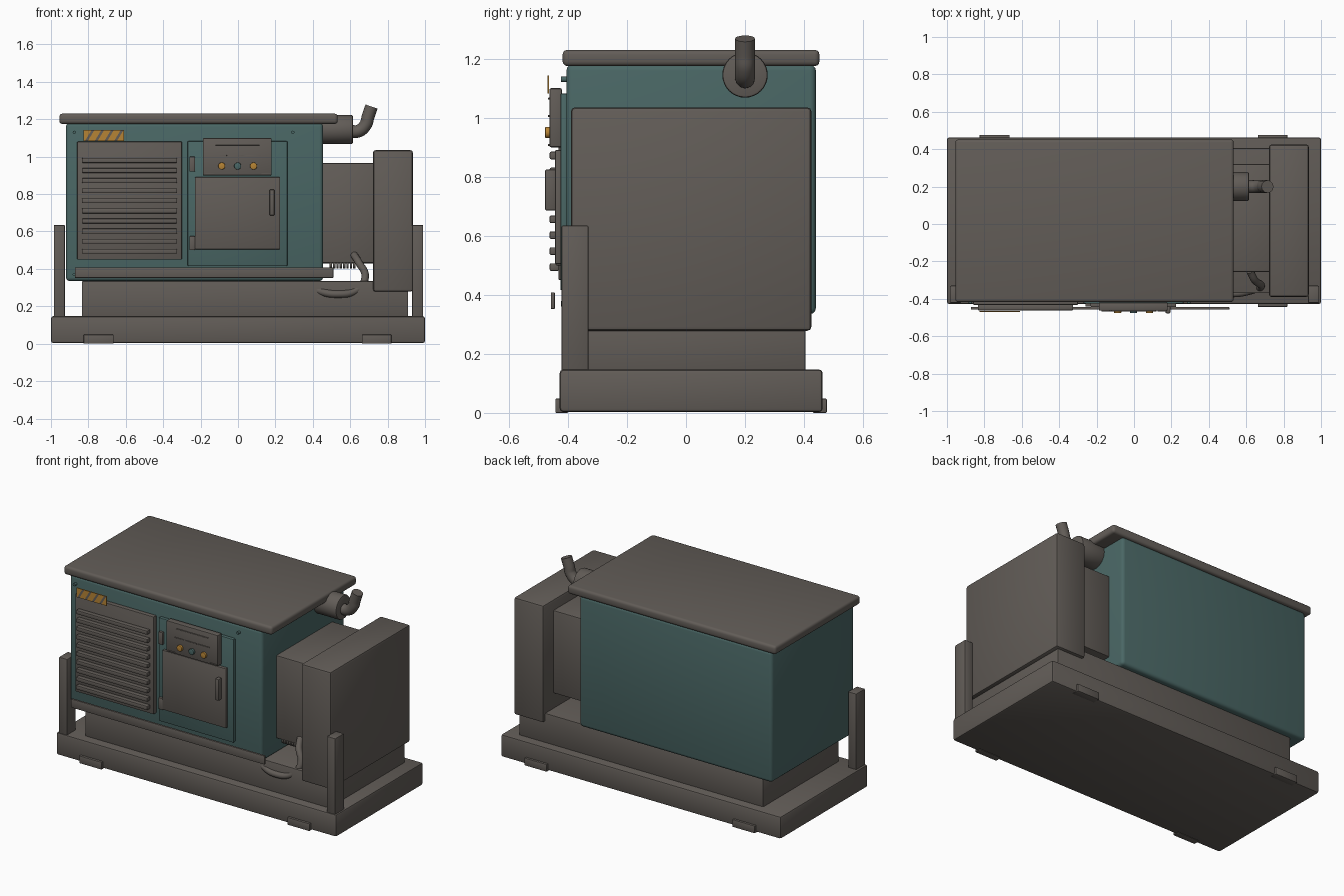
import bpy, bmesh, math
from mathutils import Vector, Matrix

if "Cube" in bpy.data.objects:
    bpy.data.objects.remove(bpy.data.objects["Cube"])


def material(name, rgb):
    m = bpy.data.materials.new(name)
    m.diffuse_color = (*rgb, 1)
    m.use_nodes = True
    m.node_tree.nodes["Principled BSDF"].inputs["Base Color"].default_value = m.diffuse_color
    return m


GREY = material("warm grey", (0.122, 0.108, 0.096))
TEAL = material("dark teal", (0.068, 0.135, 0.130))
AMBER = material("amber", (0.47, 0.23, 0.035))


def finish(bm, name, mat):
    me = bpy.data.meshes.new(name)
    bmesh.ops.recalc_face_normals(bm, faces=bm.faces)
    bm.to_mesh(me)
    bm.free()
    me.materials.append(mat)
    ob = bpy.data.objects.new(name, me)
    bpy.context.collection.objects.link(ob)
    return ob


def smooth(ob):
    bpy.ops.object.select_all(action='DESELECT')
    ob.select_set(True)
    bpy.context.view_layer.objects.active = ob
    bpy.ops.object.shade_smooth_by_angle(angle=math.radians(35))


def box(name, x, y, z, mat=GREY, bevel=0.006, segments=2):
    """Box from (min, max) ranges with softened edges."""
    bm = bmesh.new()
    bmesh.ops.create_cube(bm, size=1)
    for v in bm.verts:
        v.co = [r[0] if c < 0 else r[1] for c, r in zip(v.co, (x, y, z))]
    if bevel:
        bmesh.ops.bevel(bm, geom=bm.edges[:], offset=bevel, segments=segments,
                        profile=0.5, affect='EDGES', clamp_overlap=True)
    ob = finish(bm, name, mat)
    smooth(ob)
    return ob


def cylinder(name, start, end, r, mat=GREY, sides=24, bevel=0.0):
    a, b = Vector(start), Vector(end)
    d = b - a
    bm = bmesh.new()
    bmesh.ops.create_cone(bm, cap_ends=True, segments=sides, radius1=r, radius2=r, depth=d.length)
    if bevel:
        rims = [e for e in bm.edges if any(len(f.verts) > 4 for f in e.link_faces)]
        bmesh.ops.bevel(bm, geom=rims, offset=bevel, segments=2, profile=0.5, affect='EDGES')
    bm.transform(Matrix.Translation((a + b) / 2) @ d.to_track_quat('Z', 'Y').to_matrix().to_4x4())
    ob = finish(bm, name, mat)
    smooth(ob)
    return ob


def tube(name, points, r, mat=GREY):
    """Round pipe along a smooth path."""
    cu = bpy.data.curves.new(name, 'CURVE')
    cu.dimensions = '3D'
    cu.bevel_depth, cu.bevel_resolution, cu.resolution_u = r, 4, 8
    cu.use_fill_caps = True
    sp = cu.splines.new('BEZIER')
    sp.bezier_points.add(len(points) - 1)
    for bp, p in zip(sp.bezier_points, points):
        bp.co = p
        bp.handle_left_type = bp.handle_right_type = 'AUTO'
    ob = bpy.data.objects.new(name, cu)
    bpy.context.collection.objects.link(ob)
    bpy.ops.object.select_all(action='DESELECT')
    ob.select_set(True)
    bpy.context.view_layer.objects.active = ob
    bpy.ops.object.convert(target='MESH')
    ob = bpy.context.view_layer.objects.active
    ob.data.materials.clear()
    ob.data.materials.append(mat)
    smooth(ob)


# Skid base, fork pockets and plinth
box("skid_base", (-1, 1), (-0.428, 0.463), (0.003, 0.147), bevel=0.012)
for i, x in enumerate([(-0.825, -0.665), (0.662, 0.82)]):
    box(f"fork_pocket_front_{i}", x, (-0.443, -0.40), (0, 0.048), bevel=0.003)
    box(f"fork_pocket_back_{i}", x, (0.43, 0.477), (0, 0.048), bevel=0.003)
box("plinth", (-0.835, 0.91), (-0.37, 0.405), (0.14, 0.335), bevel=0.006)

# Front corner posts
for side, x in (("left", (-0.985, -0.925)), ("right", (0.93, 0.99))):
    box(f"post_{side}", x, (-0.422, -0.33), (0.14, 0.635))

# Housing and roof
box("housing", (-0.92, 0.455), (-0.405, 0.44), (0.335, 1.18), TEAL, 0.02, 3)
box("roof", (-0.955, 0.533), (-0.418, 0.452), (1.175, 1.23), GREY, 0.016, 3)

# End boxes
box("duct_box", (0.44, 0.735), (-0.257, 0.32), (0.43, 0.967), bevel=0.01)
box("radiator_box", (0.722, 0.935), (-0.39, 0.425), (0.278, 1.035), bevel=0.014)

# Louvre panel
box("louvre_panel", (-0.86, -0.30), (-0.432, -0.40), (0.45, 1.08), bevel=0.004)
for i in range(10):
    z = 0.98 - i * 0.054
    box(f"louvre_slat_{i}", (-0.835, -0.325), (-0.462, -0.43),
        (z - 0.013, z + 0.013), bevel=0.005)

# Service panel, door, hinges, handle
box("service_panel", (-0.27, 0.265), (-0.426, -0.40), (0.415, 1.083), TEAL, 0.006)
box("door", (-0.23, 0.225), (-0.444, -0.42), (0.505, 0.89), bevel=0.004)
for i, z in enumerate([(0.50, 0.575), (0.92, 1.00)]):
    box(f"hinge_{i}", (-0.26, -0.23), (-0.442, -0.42), z, bevel=0.004)
box("door_handle", (0.168, 0.195), (-0.478, -0.44), (0.685, 0.825), bevel=0.007)

# Control box with slots and knobs
box("control_box", (-0.188, 0.18), (-0.463, -0.42), (0.90, 1.10), bevel=0.006)
box("display_upper", (-0.12, 0.115), (-0.467, -0.46), (1.061, 1.068), bevel=0.001)
for i, x in enumerate([(-0.13, -0.06), (-0.05, 0.03), (0.04, 0.12)]):
    box(f"display_lower_{i}", x, (-0.467, -0.46), (1.003, 1.009), bevel=0.001)
for i, (x, mat) in enumerate([(-0.087, AMBER), (-0.002, TEAL), (0.083, AMBER)]):
    cylinder(f"knob_{i}", (x, -0.46, 0.95), (x, -0.477, 0.95), 0.019, mat, 20, 0.003)
for i, x in enumerate((-0.15, 0.15)):
    box(f"control_foot_{i}", (x - 0.025, x + 0.025), (-0.468, -0.46), (0.905, 0.911), bevel=0.001)

# Lower guard rail
box("lower_rail", (-0.872, 0.51), (-0.458, -0.444), (0.352, 0.408), bevel=0.003)

# Housing bolts
for i, (x, z) in enumerate([(-0.875, 1.13), (0.293, 1.13), (-0.875, 0.37), (0.293, 0.37)]):
    cylinder(f"bolt_{i}", (x, -0.40, z), (x, -0.424, z), 0.009, TEAL, 12)

# Warning plate with slanted stripes
box("warning_plate", (-0.825, -0.61), (-0.470, -0.464), (1.083, 1.143), AMBER, 0)
bm = bmesh.new()
for k in range(4):
    x = -0.818 + k * 0.052
    bm.faces.new([bm.verts.new(p) for p in (
        (x, -0.4712, 1.084), (x + 0.015, -0.4712, 1.084),
        (x + 0.05, -0.4712, 1.142), (x + 0.035, -0.4712, 1.142))])
finish(bm, "warning_stripes", GREY)

# Exhaust
cylinder("muffler", (0.44, 0.2, 1.145), (0.615, 0.2, 1.145), 0.077, GREY, 32, 0.008)
tube("exhaust_pipe", [(0.60, 0.2, 1.135), (0.645, 0.2, 1.137), (0.683, 0.2, 1.172),
                      (0.695, 0.2, 1.212), (0.714, 0.2, 1.268)], 0.034)

# Drain hose sagging across the plinth, and ribbed hose below the duct
tube("drain_hose", [(0.62, -0.25, 0.475), (0.645, -0.30, 0.435), (0.68, -0.33, 0.36),
                    (0.64, -0.352, 0.29), (0.52, -0.372, 0.265), (0.40, -0.345, 0.29)], 0.02)
for i in range(8):
    x = 0.49 + i * 0.018
    cylinder(f"hose_rib_{i}", (x, -0.235, 0.425), (x + 0.012, -0.235, 0.425), 0.022, GREY, 16)
